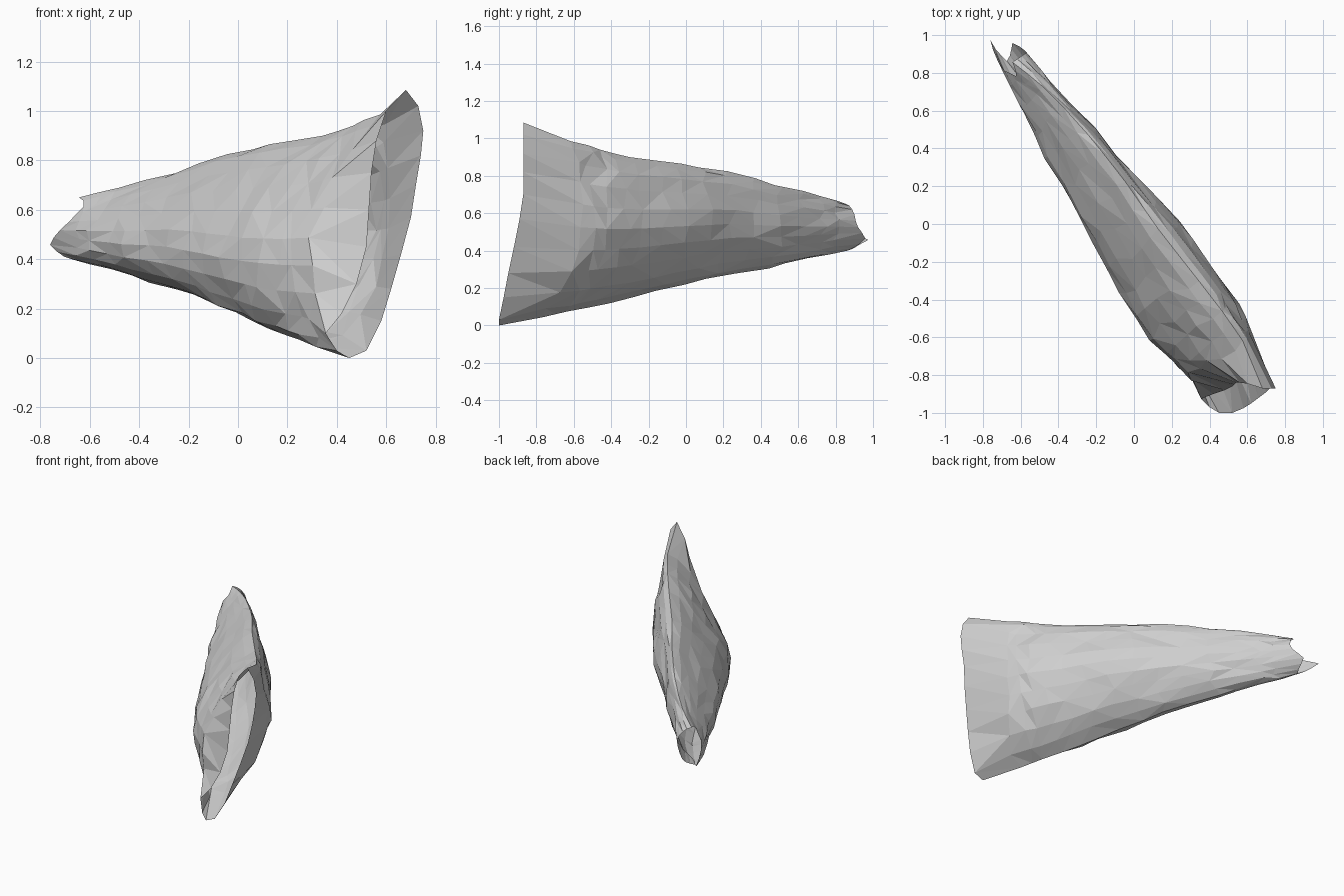
import bpy, bmesh, random
from mathutils import Vector

random.seed(4)
AXIS = Vector((0.57, -0.82, 0)).normalized()      # narrow end to wide end
SIDE = Vector((0.82, 0.57, 0)).normalized()       # across the thickness

# Stations: along, bottom z, top z, bottom u, top u, left u, right u
ROWS = [
    (-1.07, 0.40, 0.65, -0.06, -0.04, -0.12, 0.05),
    (-0.85, 0.36, 0.69, -0.05, 0.02, -0.14, 0.07),
    (-0.55, 0.305, 0.75, -0.04, 0.07, -0.185, 0.12),
    (-0.20, 0.25, 0.825, -0.065, 0.09, -0.22, 0.15),
    (0.12, 0.185, 0.865, -0.10, 0.09, -0.255, 0.20),
    (0.42, 0.12, 0.90, -0.13, 0.11, -0.285, 0.205),
    (0.64, 0.075, 0.94, -0.16, 0.12, -0.265, 0.21),
    (0.83, 0.045, 0.985, -0.175, 0.12, -0.225, 0.185),
]
# Section outline from bottom, up the bulging left side, down the right: height, swell
LEFT = [(0.04, 0.45), (0.12, 0.75), (0.23, 0.95), (0.35, 1.0), (0.47, 0.92),
        (0.60, 0.72), (0.73, 0.50), (0.85, 0.31), (0.95, 0.13)]
RIGHT = [(0.96, 0.35), (0.88, 0.65), (0.77, 0.88), (0.64, 1.0), (0.51, 1.0),
         (0.38, 0.88), (0.26, 0.7), (0.14, 0.5), (0.05, 0.25)]
OUTLINE = ([(0, 0, 0)] + [(h, w, -1) for h, w in LEFT] +
           [(1, 0, 0)] + [(h, w, 1) for h, w in RIGHT])
N = len(OUTLINE)

# Edge of the wide cuff, in the same order as the outline
CUFF = [
    (0.45, -1.0, 0.0), (0.40, -0.97, 0.03), (0.355, -0.925, 0.10), (0.42, -0.90, 0.18),
    (0.48, -0.88, 0.30), (0.52, -0.86, 0.45), (0.53, -0.85, 0.60), (0.54, -0.84, 0.75),
    (0.56, -0.84, 0.88), (0.60, -0.845, 1.0), (0.68, -0.87, 1.085), (0.73, -0.87, 1.02),
    (0.75, -0.87, 0.92), (0.74, -0.87, 0.82), (0.72, -0.87, 0.70), (0.70, -0.89, 0.57),
    (0.66, -0.92, 0.42), (0.62, -0.95, 0.28), (0.58, -0.975, 0.15), (0.52, -1.0, 0.03),
]


def section(row, jitter, small_end):
    t, zb, zt, ub, ut, ul, ur = row
    ring = []
    for h, w, side in OUTLINE:
        spine = ub + (ut - ub) * h
        reach = {-1: ul, 0: spine, 1: ur}[side]
        u = spine + (reach - spine) * w
        along = t
        if small_end:                              # pointed lip, set back above
            lip = max(0, 1 - abs(h - 0.24) / 0.32)
            along -= (0.17 if side < 0 else 0.09) * lip
            if side < 0:
                u += 0.05 * lip
                along += 0.07 * max(0, 1 - abs(h - 0.85) / 0.3)
        else:
            along += random.uniform(-0.03, 0.03)
            if side:
                u += random.uniform(-jitter, jitter)
        ring.append(AXIS * along + SIDE * u + Vector((0, 0, zb + (zt - zb) * h)))
    return ring


# Stations with one in-between section each
rows = []
for a, b in zip(ROWS, ROWS[1:]):
    rows += [a, tuple((p + q) / 2 for p, q in zip(a, b))]
rows.append(ROWS[-1])

# Open tapering sleeve shell
bm = bmesh.new()
loops = [section(row, 0.007 + 0.006 * max(0, row[0]), i == 0)
         for i, row in enumerate(rows)]
loops.append([Vector(p) for p in CUFF])
rings = [[bm.verts.new(p) for p in loop] for loop in loops]
for a, b in zip(rings, rings[1:]):
    for j in range(N):
        k = (j + 1) % N
        if random.random() < 0.5:
            tris = ((a[j], a[k], b[k]), (a[j], b[k], b[j]))
        else:
            tris = ((a[j], a[k], b[j]), (a[k], b[k], b[j]))
        for tri in tris:
            bm.faces.new(tri)
bmesh.ops.recalc_face_normals(bm, faces=bm.faces)
mesh = bpy.data.meshes.new("sleeve")
bm.to_mesh(mesh)
bm.free()
sleeve = bpy.data.objects.new("sleeve", mesh)
bpy.context.collection.objects.link(sleeve)

cloth = bpy.data.materials.new("pale grey cloth")
cloth.diffuse_color = (0.62, 0.62, 0.62, 1)
mesh.materials.append(cloth)
